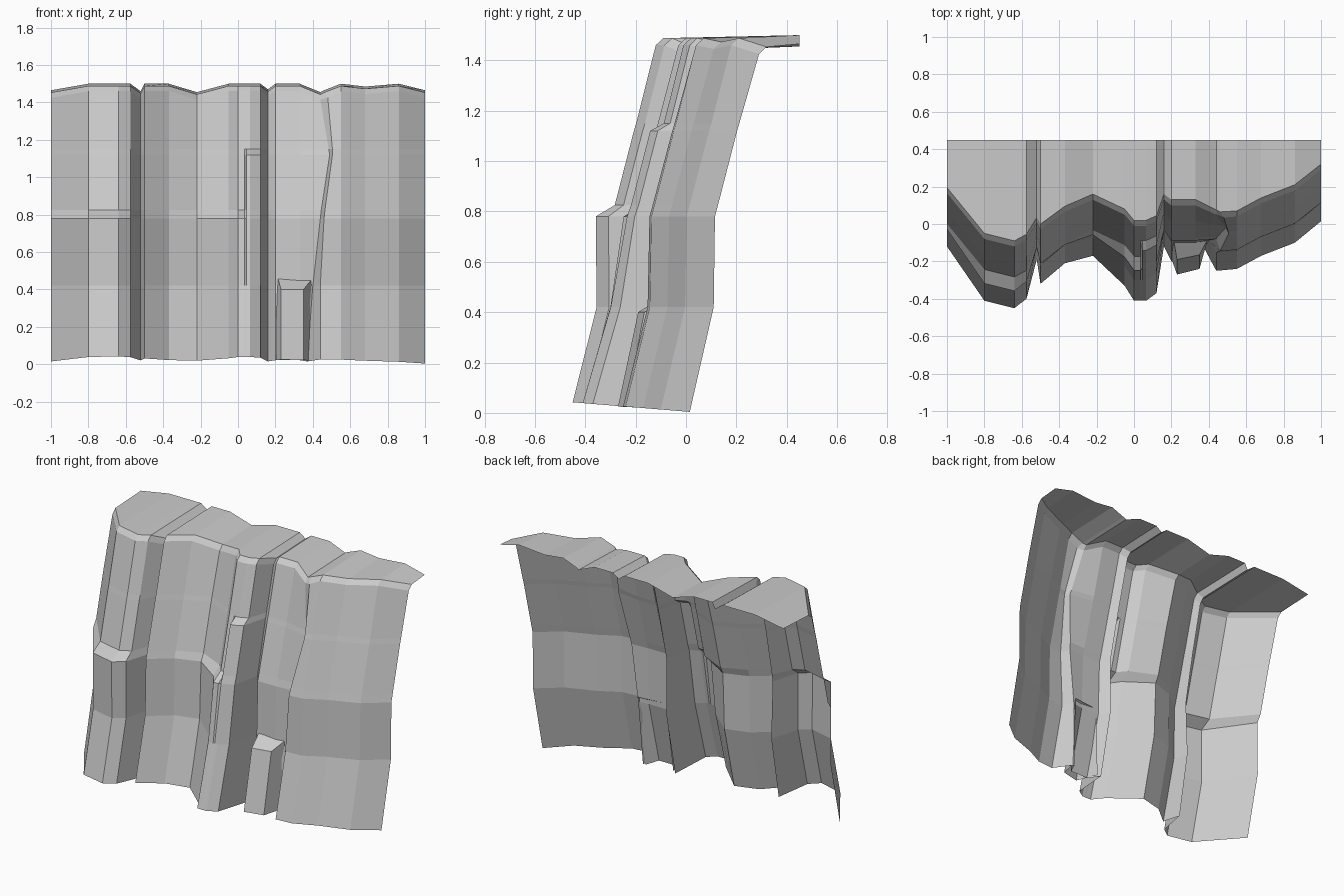
import bpy, bmesh

def make_object(name, bm):
    mesh = bpy.data.meshes.new(name)
    bm.to_mesh(mesh)
    bm.free()
    ob = bpy.data.objects.new(name, mesh)
    bpy.context.collection.objects.link(ob)
    return ob

# How a column's setback builds up with height: ledge, rising ledge, lean, even
STEP = {
    "ledge": (0, 0, 0, 1, 1, 1, 1, 1),
    "rise": (0, .12, .5, 1, 1, 1, 1, 1),
    "lean": (0, .2, .95, 1, 1, 1, 1, 1),
    "even": (0, .25, .5, .55, .75, .77, .97, 1)}

# Cliff columns: x, foot y, setback, setback at high ledge, crest z, build-up
COLUMNS = [
    (-1.0, -.12, .01, 0, 1.465, "ledge"), (-.80, -.41, .055, 0, 1.5, "ledge"),
    (-.64, -.45, .055, 0, 1.5, "ledge"), (-.575, -.40, .04, 0, 1.5, "ledge"),
    (-.52, -.19, -.08, 0, 1.46, "even"), (-.50, -.32, .015, 0, 1.5, "even"),
    (-.37, -.21, .00, 0, 1.5, "even"), (-.22, -.17, .025, 0, 1.455, "rise"),
    (-.05, -.33, .105, 0, 1.5, "rise"), (.0, -.41, .125, 0, 1.5, "rise"),
    (.035, -.41, .125, 0, 1.5, "rise"), (.045, -.41, .08, .045, 1.5, "lean"),
    (.065, -.41, .08, .045, 1.5, "lean"), (.12, -.37, .07, .04, 1.5, "lean"),
    (.16, -.12, -.025, 0, 1.47, "even"), (.20, -.20, .025, 0, 1.5, "even"),
    (.33, -.20, .025, 0, 1.5, "even"), (.44, -.12, 0, 0, 1.455, "even"),
    (.46, -.25, .01, 0, 1.465, "even"), (.55, -.24, .005, 0, 1.5, "even"),
    (.68, -.17, .005, 0, 1.485, "even"), (.86, -.10, .005, 0, 1.5, "even"),
    (1.0, .015, 0, 0, 1.465, "even")]

# Shared leaning profile: height and run back from the foot
PROFILE = [(0, 0), (.42, .095), (.78, .10), (.825, .112), (1.12, .188),
           (1.15, .197), (1.44, .275), (1.47, .305)]

# Wandering cleft beside the right mass, and the mass edge next to it
CLEFT = 17
CLEFT_X = [.37, .40, .44, .445, .49, .485, .44, .44]
CLEFT_Y = [-.12, -.09, -.08, -.07, -.02, -.01, .05, .075]
EDGE_X = [.44, .44, .46, .465, .505, .505, .48, .46]

bm = bmesh.new()
grid = []
for c, (x, foot, low, high, crest, step) in enumerate(COLUMNS):
    col = []
    for r, (z, run) in enumerate(PROFILE):
        px = x
        y = foot + run + low * STEP[step][r] + (high if r >= 5 else 0)
        if r == 2 and step == "ledge":
            y -= .008
            z += .03 * (crest - 1.49)
        if c == CLEFT:
            px, y = CLEFT_X[r], CLEFT_Y[r]
        elif c == CLEFT + 1:
            px = EDGE_X[r]
        if r == 0:
            z = .004 + (.015 - y) * .082
        elif r >= 6:
            z = crest - (.04 if r == 6 else .012)
        col.append(bm.verts.new((px, y, z)))
    col.append(bm.verts.new((x, .45, crest)))   # back of the plateau
    grid.append(col)
for a, b in zip(grid, grid[1:]):
    for i in range(len(a) - 1):
        bm.faces.new((a[i], b[i], b[i + 1], a[i + 1]))
make_object("cliff_face", bm)

# Broken stump of rock at the foot of the cleft
bm = bmesh.new()
foot = [(.18, -.13, .02), (.23, -.27, .025), (.35, -.24, .023), (.38, -.11, .02)]
top = [(.215, -.10, .455), (.23, -.19, .40), (.35, -.165, .40), (.395, -.08, .455)]
lo = [bm.verts.new(p) for p in foot]
hi = [bm.verts.new(p) for p in top]
for i in range(3):
    bm.faces.new((lo[i], lo[i + 1], hi[i + 1], hi[i]))
bm.faces.new(hi)
make_object("rock_stump", bm)
